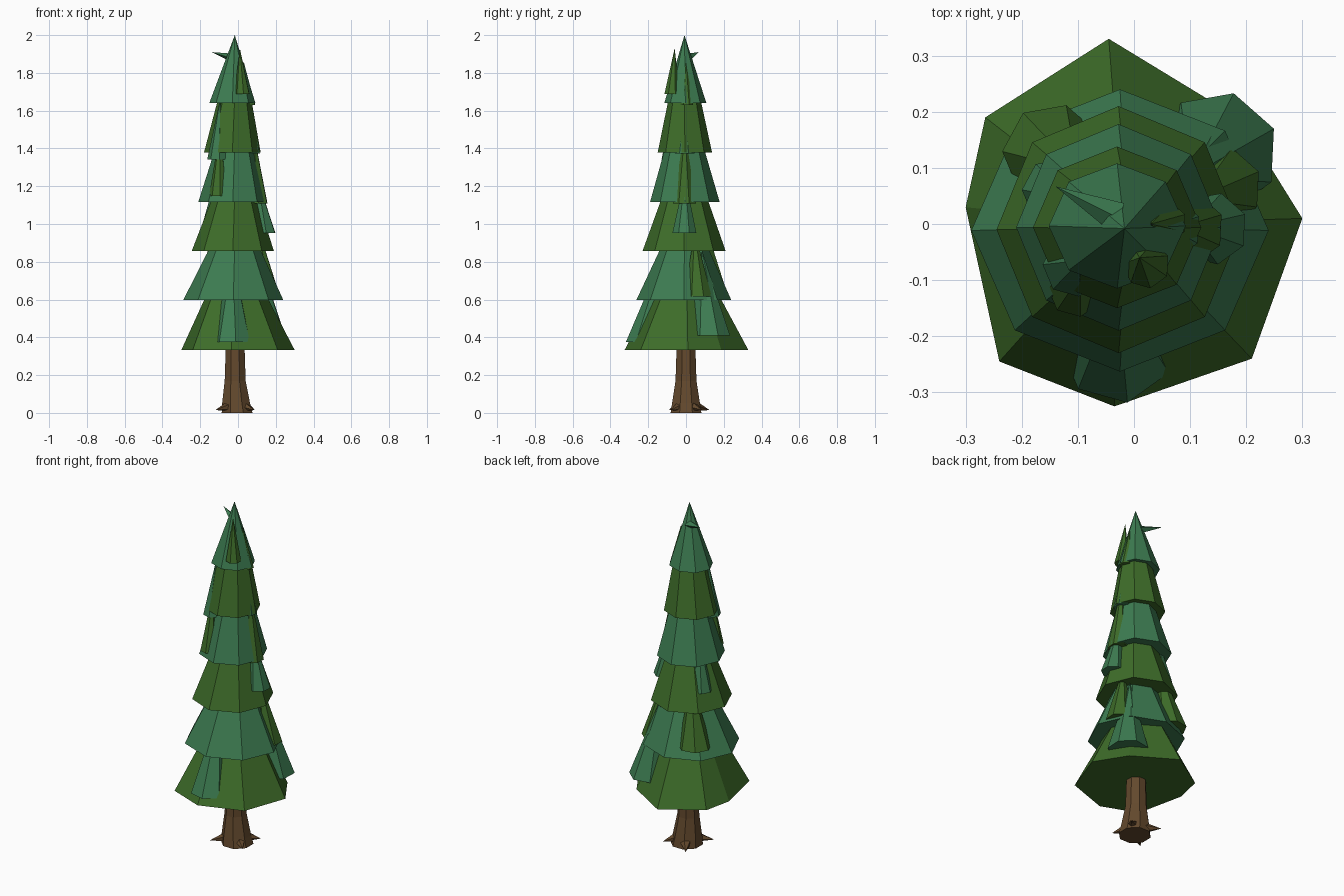
import bpy, bmesh, math
from mathutils import Vector

if "Cube" in bpy.data.objects:
    bpy.data.objects.remove(bpy.data.objects["Cube"])


def material(name, color):
    m = bpy.data.materials.new(name)
    m.diffuse_color = (*color, 1)
    m.use_nodes = True
    m.node_tree.nodes["Principled BSDF"].inputs["Base Color"].default_value = m.diffuse_color
    return m


GREEN = material("leaf green", (0.047, 0.15, 0.022))
TEAL = material("blue green", (0.046, 0.2, 0.082))
BROWN = material("bark brown", (0.125, 0.066, 0.026))


def loft(name, rings, mat):
    """Skin a stack of equal-length point rings, with capped ends."""
    bm = bmesh.new()
    loops = [[bm.verts.new(p) for p in ring] for ring in rings]
    n = len(loops[0])
    for a, b in zip(loops, loops[1:]):
        for i in range(n):
            j = (i + 1) % n
            bm.faces.new((a[i], a[j], b[j], b[i]))
    bm.faces.new(loops[0][::-1])
    bm.faces.new(loops[-1])
    bmesh.ops.remove_doubles(bm, verts=bm.verts, dist=0.0001)
    bmesh.ops.recalc_face_normals(bm, faces=bm.faces)
    me = bpy.data.meshes.new(name)
    bm.to_mesh(me)
    bm.free()
    me.materials.append(mat)
    ob = bpy.data.objects.new(name, me)
    bpy.context.collection.objects.link(ob)
    return ob


def ring(cx, cy, z, rx, ry, n=8, turn=0.0):
    return [(cx + rx * math.cos(turn + math.tau * i / n),
             cy + ry * math.sin(turn + math.tau * i / n), z) for i in range(n)]


# Lowest skirt has an uneven rim
rim = [(0.30, 0.01), (0.19, 0.187), (-0.045, 0.33), (-0.265, 0.19),
       (-0.30, 0.03), (-0.24, -0.245), (-0.035, -0.325), (0.21, -0.24)]
loft("skirt_1", [[(x, y, 0.333) for x, y in rim],
                 [(x * 0.5 - 0.01, y * 0.5, 0.64) for x, y in rim]], GREEN)

# Upper skirts: rim height, x range, y range, top height, top scale
skirts = [(0.597, -0.29, 0.24, -0.263, 0.240, 0.90, 0.45),
          (0.857, -0.245, 0.19, -0.23, 0.21, 1.16, 0.51),
          (1.117, -0.21, 0.155, -0.19, 0.178, 1.42, 0.53),
          (1.378, -0.18, 0.12, -0.15, 0.138, 1.68, 0.56),
          (1.64, -0.152, 0.092, -0.115, 0.108, 2.0, 0.0)]
for k, (z, x0, x1, y0, y1, zt, s) in enumerate(skirts):
    cx, cy, rx, ry = (x0 + x1) / 2, (y0 + y1) / 2, (x1 - x0) / 2, (y1 - y0) / 2
    top = ring(-0.017, -0.008, zt, rx * s, ry * s)
    loft(f"skirt_{k + 2}", [ring(cx, cy, z, rx, ry), top],
         GREEN if k % 2 else TEAL)

# Side tufts: base centre, base height, radius, apex, colour
tufts = [(-0.03, -0.215, 0.375, 0.105, (-0.03, -0.12, 0.84), TEAL),
         (0.148, 0.127, 0.41, 0.11, (0.10, 0.085, 0.86), TEAL),
         (-0.145, 0.125, 0.652, 0.09, (-0.10, 0.095, 1.02), GREEN),
         (0.155, 0.065, 0.617, 0.073, (0.11, 0.045, 0.97), GREEN),
         (0.138, -0.008, 0.953, 0.065, (0.10, -0.005, 1.25), TEAL),
         (-0.14, 0.058, 0.957, 0.06, (-0.115, 0.045, 1.26), TEAL),
         (0.098, -0.008, 1.109, 0.063, (0.08, -0.006, 1.50), GREEN),
         (-0.104, -0.116, 1.147, 0.05, (-0.095, -0.09, 1.50), GREEN),
         (-0.108, -0.075, 1.342, 0.055, (-0.095, -0.065, 1.66), TEAL),
         (0.065, -0.008, 1.372, 0.055, (0.06, -0.005, 1.66), TEAL),
         (0.022, -0.073, 1.688, 0.042, (0.01, -0.06, 1.93), GREEN),
         (0.058, 0.003, 1.63, 0.036, (0.03, 0.0, 1.86), GREEN)]
for k, (x, y, z, r, apex, mat) in enumerate(tufts):
    loft(f"tuft_{k + 1}", [ring(x, y, z, r, r, 7, 0.4), [apex] * 7], mat)


def spike(name, base, tip, r, mat, n=5, flat=1.0):
    """Thin cone lying from base to tip."""
    b, t = Vector(base), Vector(tip)
    d = (t - b).normalized()
    u = d.cross(Vector((0, 0, 1))).normalized()
    v = u.cross(d)
    pts = [b + r * (math.cos(math.tau * i / n) * u + flat * math.sin(math.tau * i / n) * v)
           for i in range(n)]
    loft(name, [pts, [t] * n], mat)


# Stray twig near the top
spike("top_twig", (-0.03, 0.012, 1.88), (-0.14, 0.067, 1.91), 0.028, TEAL, 4, 0.8)

# Flared trunk
loft("trunk", [ring(-0.015 + 0.005 * f, 0.0, z, r, r, 8, math.pi / 8)
               for z, r, f in ((0.0, 0.088, 2), (0.05, 0.08, 1), (0.17, 0.060, 0),
                               (0.40, 0.052, 0))], BROWN)

# Root tips
for k, (x, y) in enumerate([(-0.12, -0.09), (-0.085, 0.125), (0.09, 0.085), (0.085, -0.08)]):
    spike(f"root_{k + 1}", (x * 0.35, y * 0.35, 0.036), (x, y, 0.015), 0.036, BROWN, 5, 0.8)
